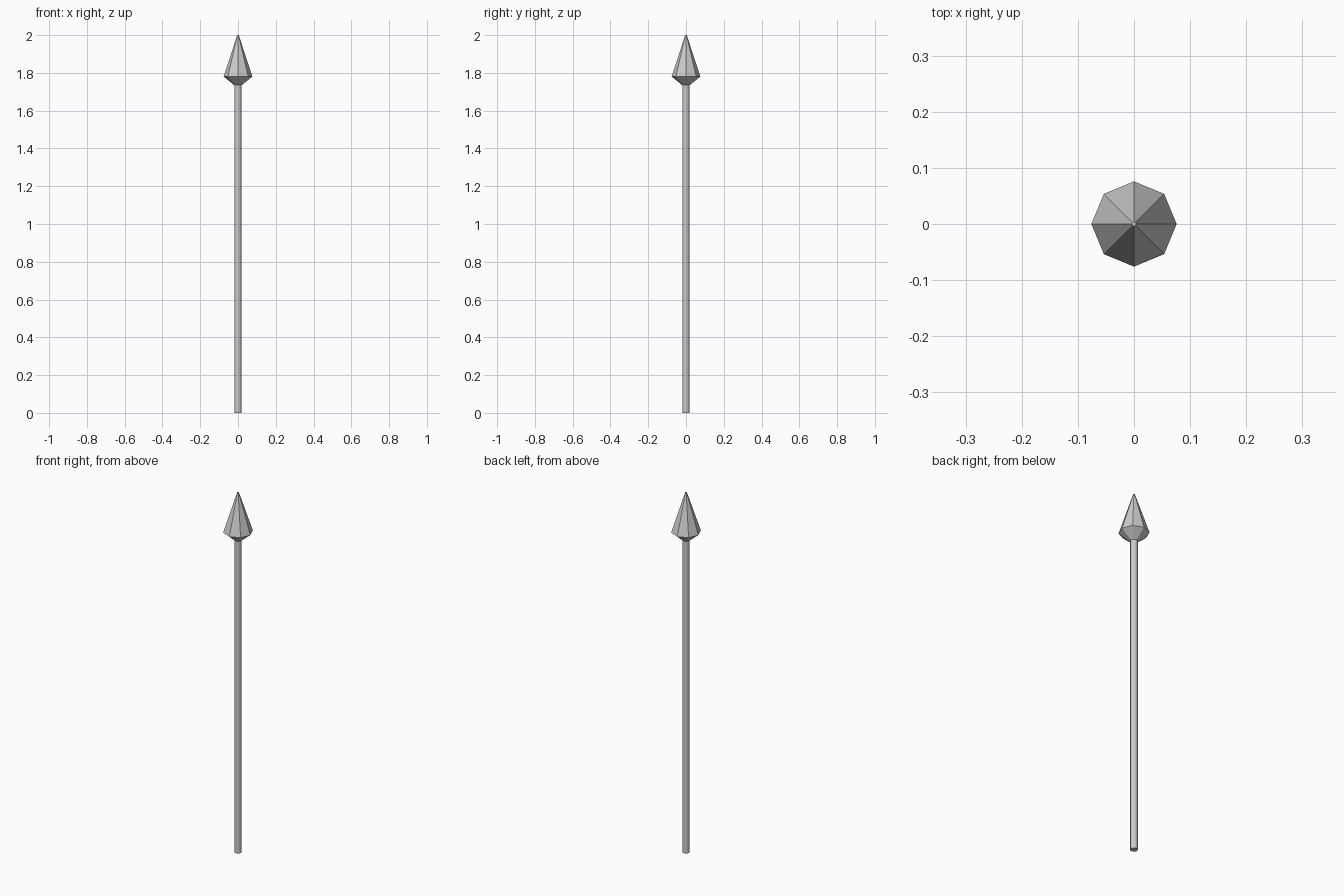
import bpy
import bmesh
from math import cos, sin, tau

if "Cube" in bpy.data.objects:
    bpy.data.objects.remove(bpy.data.objects["Cube"])


def lathe(name, profile, sides, smooth=False):
    """Revolve (radius, z) points around z and cap both ends."""
    bm = bmesh.new()
    rings = [[bm.verts.new((r * cos(tau * i / sides), r * sin(tau * i / sides), z))
              for i in range(sides)] for r, z in profile]
    for low, high in zip(rings, rings[1:]):
        for i in range(sides):
            j = (i + 1) % sides
            bm.faces.new((low[i], low[j], high[j], high[i])).smooth = smooth
    bm.faces.new(rings[0][::-1])
    bm.faces.new(rings[-1])
    mesh = bpy.data.meshes.new(name)
    bm.to_mesh(mesh)
    bm.free()
    obj = bpy.data.objects.new(name, mesh)
    bpy.context.collection.objects.link(obj)
    return obj


# Long round shaft
lathe("shaft", [(0.0185, 0), (0.0185, 1.74)], 16, smooth=True)

# Faceted eight-sided head with a short undercut and a tiny blunt tip
lathe("spear_head", [(0.02, 1.735), (0.076, 1.781), (0.004, 2.0)], 8)
